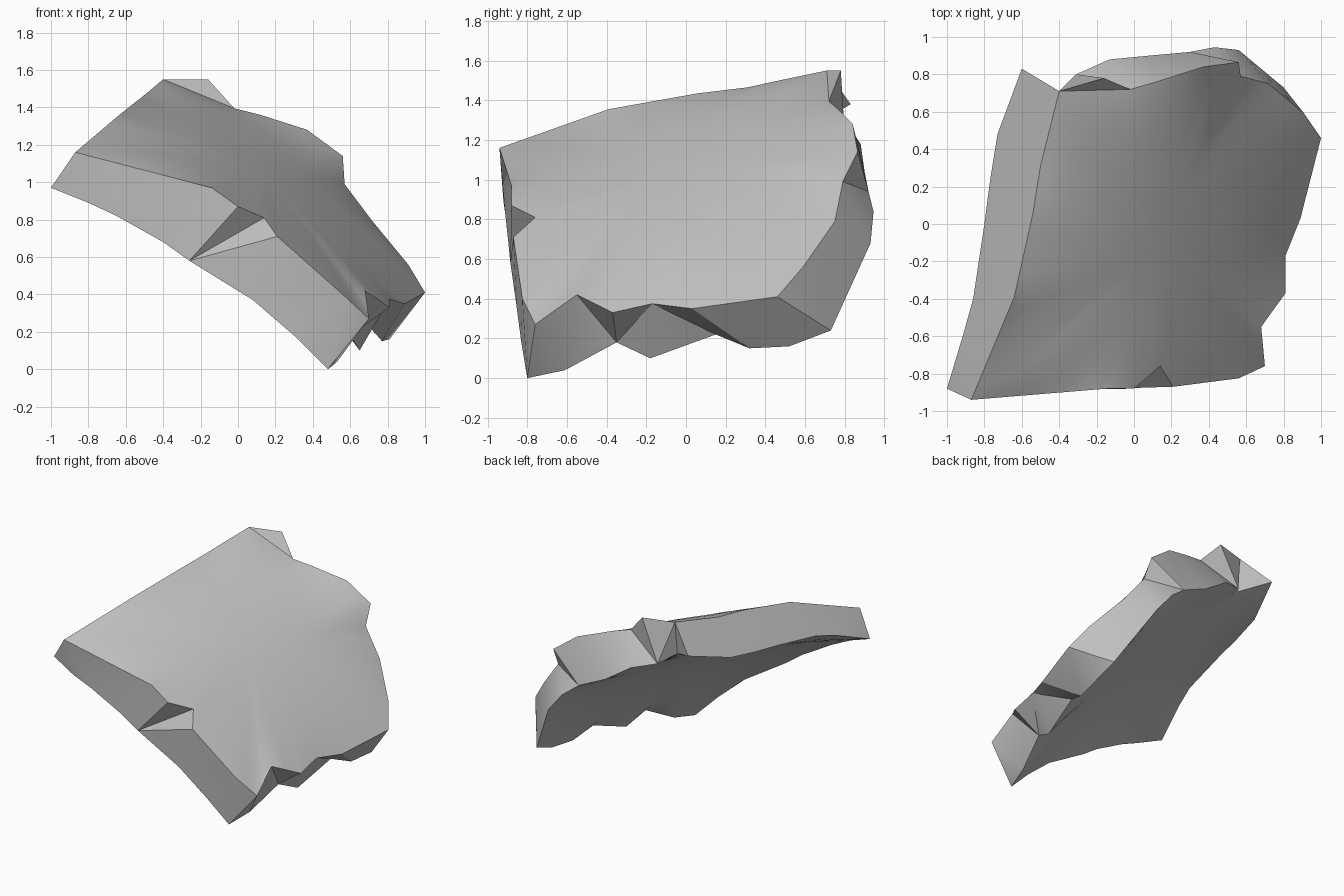
import bpy, bmesh
from mathutils import Vector

cube = bpy.data.objects.get("Cube")
if cube:
    bpy.data.objects.remove(cube, do_unlink=True)

# Splinter that stands up from the back rim
FLAP = (-.16, .78, 1.55)

# Broken rim of the convex skin in stretches, counter-clockwise from above
OUTER = [
    [(-.87, -.94, 1.16), (-.14, -.88, .97), (0, -.88, .87), (.14, -.76, .81)],
    [(.21, -.87, .71), (.56, -.825, .4)],
    [(.7, -.76, .27), (.68, -.55, .42), (.81, -.37, .33), (.81, -.17, .375),
     (.89, .03, .35)],
    [(1, .46, .41), (.91, .59, .56), (.72, .75, .79)],
    [(.57, .79, .99), (.56, .865, 1.14), (.37, .84, 1.28), (.12, .76, 1.36),
     (-.02, .72, 1.395), FLAP],
    [(-.4, .71, 1.55), (-.46, .47, 1.5), (-.5, .31, 1.465), (-.54, .06, 1.435),
     (-.64, -.39, 1.355)],
]

# Broken rim of the hollow skin, same stretches
INNER = [
    [(-1, -.88, .97), (-.8, -.92, .89), (-.65, -.91, .82), (-.4, -.895, .68)],
    [(-.26, -.885, .58), (.08, -.855, .37), (.3, -.83, .18)],
    [(.48, -.8, 0), (.53, -.61, .04), (.6, -.35, .18), (.65, -.18, .1),
     (.71, .15, .22), (.77, .32, .15), (.81, .52, .16)],
    [(.8, .73, .24), (.56, .93, .68)],
    [(.43, .945, .84), (.3, .92, .94), (.08, .9, 1.04), (-.13, .88, 1.18),
     (-.31, .8, 1.23), (-.4, .68, 1.29)],
    [(-.6, .83, 1.38), (-.73, .48, 1.27), (-.77, .23, 1.23), (-.8, 0, 1.2),
     (-.86, -.4, 1.14), (-.91, -.58, 1.09)],
]


def densify(points, step=0.12):
    """Split the long edges of a closed outline."""
    result = []
    for a, b in zip(points, points[1:] + points[:1]):
        count = max(1, round((b - a).length / step))
        result += [a.lerp(b, k / count) for k in range(count)]
    return result


def terms(x, y):
    return [1, x, y, x * x, x * y, y * y]


def fit_dome(points):
    """Least-squares quadratic height over the outline."""
    rows = [(terms(p.x, p.y), p.z) for p in points]
    size = range(6)
    m = [[sum(t[i] * t[j] for t, z in rows) for j in size]
         + [sum(t[i] * z for t, z in rows)] for i in size]
    for i in size:
        pivot = max(range(i, 6), key=lambda r: abs(m[r][i]))
        m[i], m[pivot] = m[pivot], m[i]
        m[i] = [v / m[i][i] for v in m[i]]
        for r in size:
            if r != i:
                factor = m[r][i]
                m[r] = [v - factor * w for v, w in zip(m[r], m[i])]
    coeffs = [row[-1] for row in m]
    return lambda x, y: sum(c * t for c, t in zip(coeffs, terms(x, y)))


def add_face(bm, verts, flip=False):
    face = bm.faces.new(verts[::-1] if flip else verts)
    face.smooth = True


def add_skin(bm, sides, sag, flip):
    """Curved skin made of rings shrinking to the middle of the outline."""
    rim = densify([Vector(p) for side in sides for p in side if p != FLAP])
    dome = fit_dome(rim)
    middle = sum(rim, Vector()) / len(rim)
    rings = []
    for s in (1, .94, .85, .72, .55, .35, .15):
        ring = []
        for p in rim:
            q = middle.lerp(p, s)
            rough = (p.z - dome(p.x, p.y)) * s ** 5
            q.z = dome(q.x, q.y) + rough - sag * (1 - s * s)
            ring.append(bm.verts.new(q))
        rings.append(ring)
    count = len(rim)
    for big, small in zip(rings, rings[1:]):
        for i in range(count):
            j = (i + 1) % count
            add_face(bm, [big[i], big[j], small[j]], flip)
            add_face(bm, [big[i], small[j], small[i]], flip)
    centre = bm.verts.new((middle.x, middle.y, dome(middle.x, middle.y) - sag))
    for i in range(count):
        add_face(bm, [rings[-1][i], rings[-1][(i + 1) % count], centre], flip)


def add_walls(bm):
    """Fracture walls, zipped by the shorter diagonal, sharp at real corners."""
    for k in range(len(OUTER)):
        n = (k + 1) % len(OUTER)
        top = [bm.verts.new(p) for p in OUTER[k] + OUTER[n][:1]]
        low = [bm.verts.new(p) for p in INNER[k] + INNER[n][:1]]
        i = j = 0
        while i < len(top) - 1 or j < len(low) - 1:
            if i == len(top) - 1:
                step_low = True
            elif j == len(low) - 1:
                step_low = False
            else:
                step_low = ((top[i].co - low[j + 1].co).length
                            < (top[i + 1].co - low[j].co).length)
            if step_low:
                add_face(bm, [top[i], low[j], low[j + 1]])
                j += 1
            else:
                add_face(bm, [top[i], low[j], top[i + 1]])
                i += 1
    # Front of the standing splinter
    add_face(bm, [bm.verts.new(p) for p in (OUTER[-1][0], OUTER[-2][-2], FLAP)])
    bmesh.ops.remove_doubles(bm, verts=bm.verts[:], dist=0.0001)
    bm.normal_update()
    for edge in bm.edges:
        edge.smooth = edge.calc_face_angle(0) < 0.55


# Plain grey stone
grey = bpy.data.materials.new("stone grey")
grey.use_nodes = True
colour = (.52, .52, .52, 1)
grey.diffuse_color = colour
grey.node_tree.nodes["Principled BSDF"].inputs["Base Color"].default_value = colour


def make_part(name, build):
    bm = bmesh.new()
    build(bm)
    mesh = bpy.data.meshes.new(name)
    bm.to_mesh(mesh)
    bm.free()
    mesh.materials.append(grey)
    bpy.context.scene.collection.objects.link(bpy.data.objects.new(name, mesh))


make_part("outer_skin", lambda bm: add_skin(bm, OUTER, 0.04, False))
make_part("inner_skin", lambda bm: add_skin(bm, INNER, 0, True))
make_part("fracture_walls", add_walls)
